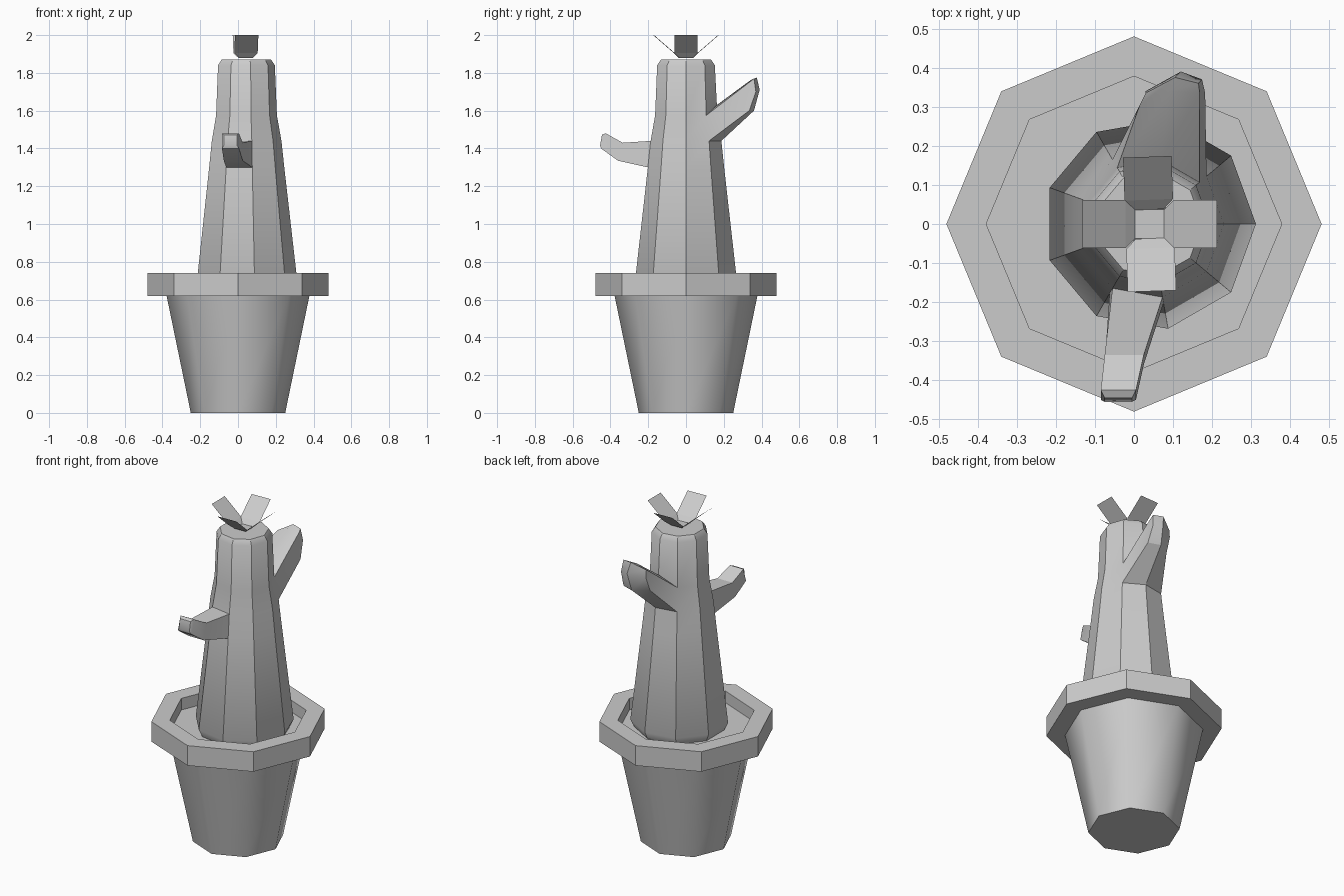
import bpy, bmesh
from math import cos, sin, radians, tau

if "Cube" in bpy.data.objects:
    bpy.data.objects.remove(bpy.data.objects["Cube"])


def finish(name, bm, angle=None):
    bmesh.ops.recalc_face_normals(bm, faces=bm.faces)
    me = bpy.data.meshes.new(name)
    bm.to_mesh(me)
    bm.free()
    ob = bpy.data.objects.new(name, me)
    bpy.context.collection.objects.link(ob)
    if angle:
        bpy.ops.object.select_all(action='DESELECT')
        ob.select_set(True)
        bpy.context.view_layer.objects.active = ob
        bpy.ops.object.shade_smooth_by_angle(angle=radians(angle))
    return ob


def make_rings(bm, profile, sides, cx=0):
    return [[bm.verts.new((cx + r * cos(tau * i / sides), r * sin(tau * i / sides), z))
             for i in range(sides)] for r, z in profile]


def bridge(bm, a, b, skip=()):
    n = len(a)
    for i in range(n):
        if i not in skip:
            bm.faces.new((a[i], a[(i + 1) % n], b[(i + 1) % n], b[i]))


# Pot: tapered octagon with smooth wall
bm = bmesh.new()
rings = make_rings(bm, [(0.25, 0), (0.378, 0.62)], 8)
bridge(bm, *rings)
bm.faces.new(rings[0])
finish("pot", bm, 50)

# Rim: flat-faced octagonal ring
bm = bmesh.new()
rings = make_rings(bm, [(0.378, 0.62), (0.48, 0.62), (0.48, 0.74), (0.378, 0.74)], 8)
for k in range(4):
    bridge(bm, rings[k], rings[(k + 1) % 4])
finish("pot_rim", bm)

# Soil
bm = bmesh.new()
bm.faces.new(make_rings(bm, [(0.378, 0.67)], 8)[0])
finish("soil", bm)

# Cactus: nine-sided trunk, leaving openings where the arms grow out
bm = bmesh.new()
profile = [(0.25, 0.67), (0.272, 0.715), (0.205, 1.30), (0.19, 1.44),
           (0.166, 1.575), (0.155, 1.84), (0.135, 1.87)]
R = make_rings(bm, profile, 9, 0.04)
R[4][2].co.z = 1.63
openings = {2: (6,), 3: (1, 2)}
for k in range(len(R) - 1):
    bridge(bm, R[k], R[k + 1], openings.get(k, ()))
bm.faces.new(R[0])
bm.faces.new(R[-1])


def arm(base, sections):
    loop = base
    for pts in sections:
        nxt = [bm.verts.new(p) for p in pts]
        bridge(bm, loop, nxt)
        loop = nxt
    return loop


# Front arm: (y bottom, z bottom, y top, z top, x left, x right)
front = [(-0.36, 1.335, -0.335, 1.43, -0.075, 0.025),
         (-0.45, 1.40, -0.425, 1.48, -0.085, 0.005),
         (-0.455, 1.415, -0.445, 1.472, -0.075, -0.005)]
tip = arm([R[2][6], R[2][7], R[3][7], R[3][6]],
          [[(l, yb, zb), (r, yb, zb), (r, yt, zt), (l, yt, zt)]
           for yb, zb, yt, zt, l, r in front])
bm.faces.new(tip)

# Back arm: wide, upswept
tip = arm([R[3][1], R[3][2], R[3][3], R[4][3], R[4][2], R[4][1]],
          [[(0.182, 0.335, 1.60), (0.11, 0.36, 1.60), (0.025, 0.305, 1.60),
            (0.015, 0.305, 1.71), (0.09, 0.34, 1.76), (0.168, 0.335, 1.75)],
           [(0.174, 0.37, 1.70), (0.12, 0.39, 1.71), (0.03, 0.34, 1.69),
            (0.03, 0.335, 1.735), (0.105, 0.375, 1.775), (0.165, 0.36, 1.77)]])
bm.faces.new((tip[0], tip[1], tip[4], tip[5]))
bm.faces.new((tip[1], tip[2], tip[3], tip[4]))
finish("cactus", bm, 32)

# Flower: small square centre with four thin flared petals
bm = bmesh.new()
h = 0.037
outline = [(h, -h, 1.88), (0.062, -0.062, 1.905), (0.172, -0.062, 2.0),
           (0.172, 0.062, 2.0), (0.062, 0.062, 1.905), (h, h, 1.88)]
bm.faces.new([bm.verts.new((0.04 + x, y, 1.88))
              for x, y in ((-h, -h), (h, -h), (h, h), (-h, h))])
for deg in (0, 92, 180, 272):
    c, s = cos(radians(deg)), sin(radians(deg))
    v = [bm.verts.new((0.04 + x * c - y * s, x * s + y * c, z)) for x, y, z in outline]
    bm.faces.new((v[0], v[1], v[4], v[5]))
    bm.faces.new(v[1:5])
finish("flower", bm)
